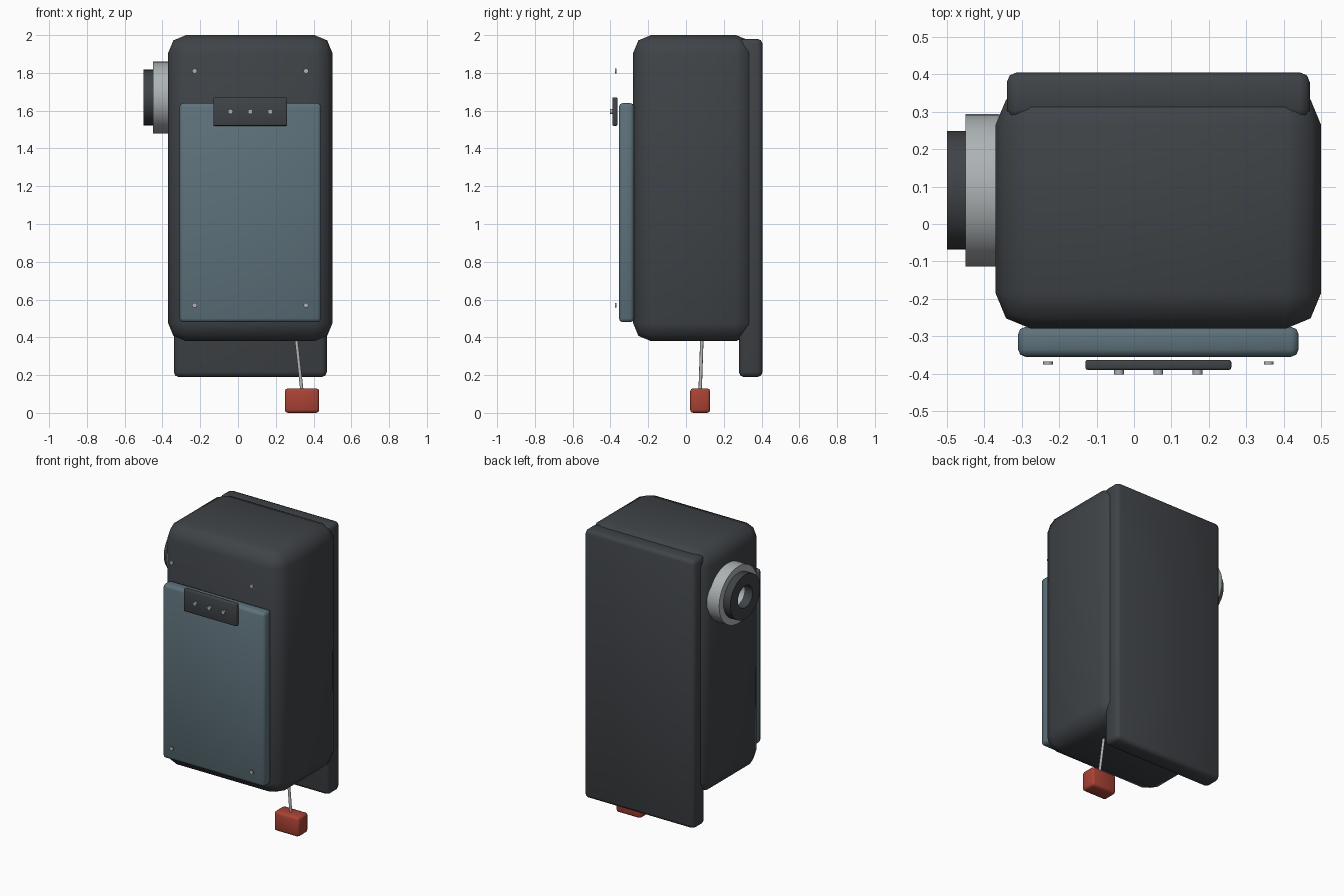
import bpy
import math
from mathutils import Vector

old = bpy.data.objects.get("Cube")
if old:
    bpy.data.objects.remove(old, do_unlink=True)


def material(name, rgb):
    mat = bpy.data.materials.new(name)
    mat.use_nodes = True
    mat.diffuse_color = (*rgb, 1)
    mat.node_tree.nodes["Principled BSDF"].inputs["Base Color"].default_value = (*rgb, 1)
    return mat


CHARCOAL = material("charcoal", (0.05, 0.056, 0.063))
SLATE = material("slate blue", (0.11, 0.165, 0.195))
SILVER = material("silver", (0.42, 0.45, 0.46))
RED = material("brick red", (0.40, 0.055, 0.035))


def finish(obj, name, mat, angle=40):
    obj.name = name
    obj.data.materials.append(mat)
    bpy.ops.object.select_all(action="DESELECT")
    obj.select_set(True)
    bpy.context.view_layer.objects.active = obj
    bpy.ops.object.shade_smooth_by_angle(angle=math.radians(angle))
    return obj


def box(name, low, high, bevel, segments, mat, angle=50):
    """Rounded box between two corners."""
    low, high = Vector(low), Vector(high)
    bpy.ops.mesh.primitive_cube_add(size=1, location=(low + high) / 2)
    obj = bpy.context.object
    obj.scale = high - low
    bpy.ops.object.transform_apply(location=False, rotation=False, scale=True)
    mod = obj.modifiers.new("rounded edges", "BEVEL")
    mod.width, mod.segments = bevel, segments
    bpy.ops.object.modifier_apply(modifier=mod.name)
    return finish(obj, name, mat, angle)


def rod(name, start, end, radius, sides, mat):
    """Straight cylinder between two points."""
    start, end = Vector(start), Vector(end)
    axis = end - start
    bpy.ops.mesh.primitive_cylinder_add(vertices=sides, radius=radius, depth=axis.length,
                                        location=(start + end) / 2)
    obj = bpy.context.object
    obj.rotation_euler = axis.to_track_quat("Z", "Y").to_euler()
    return finish(obj, name, mat)


def collar(name, profile, mat, sides=32):
    """Oval ring on the right wall, swept from a closed (x, radius) profile."""
    verts, faces, n = [], [], len(profile)
    for i in range(sides):
        a = math.tau * i / sides
        verts += [(x, 0.09 + 1.04 * r * math.cos(a), 1.67 + 0.97 * r * math.sin(a))
                  for x, r in profile]
        j = (i + 1) % sides
        for k in range(n):
            m = (k + 1) % n
            faces.append((i * n + k, i * n + m, j * n + m, j * n + k))
    mesh = bpy.data.meshes.new(name)
    mesh.from_pydata(verts, [], faces)
    obj = bpy.data.objects.new(name, mesh)
    bpy.context.collection.objects.link(obj)
    bpy.context.view_layer.objects.active = obj
    obj.select_set(True)
    bpy.ops.object.mode_set(mode="EDIT")
    bpy.ops.mesh.select_all(action="SELECT")
    bpy.ops.mesh.normals_make_consistent(inside=False)
    bpy.ops.object.mode_set(mode="OBJECT")
    return finish(obj, name, mat)


# Housing, wall plate and front cover
box("housing", (-0.37, -0.28, 0.38), (0.5, 0.36, 2.0), 0.095, 2, CHARCOAL, 60)
box("back_plate", (-0.34, 0.28, 0.19), (0.47, 0.405, 1.98), 0.026, 2, CHARCOAL)
box("front_cover", (-0.31, -0.355, 0.48), (0.44, -0.275, 1.64), 0.02, 2, SLATE)

# Name plate with three studs
box("front_plate", (-0.13, -0.39, 1.52), (0.26, -0.363, 1.67), 0.006, 2, CHARCOAL)
for i in range(3):
    x = -0.04 + 0.105 * i
    rod(f"plate_stud_{i + 1}", (x, -0.385, 1.595), (x, -0.402, 1.595), 0.013, 12, SILVER)

# Corner screws
for side, x in (("right", -0.23), ("left", 0.36)):
    for level, z in (("lower", 0.57), ("upper", 1.81)):
        rod(f"{level}_{side}_screw", (x, -0.367, z), (x, -0.375, z), 0.013, 12, SILVER)

# Side port: wide silver collar and a narrower dark ring with an open bore
collar("port_collar", [(-0.36, 0.08), (-0.36, 0.196), (-0.45, 0.196), (-0.45, 0.08)], SILVER)
collar("port_ring", [(-0.44, 0.075), (-0.44, 0.152), (-0.5, 0.152), (-0.5, 0.075)], CHARCOAL)

# Hanging pull
rod("pull_cord", (0.305, 0.085, 0.42), (0.338, 0.075, 0.12), 0.009, 10, SILVER)
box("pull_tag", (0.248, 0.022, 0.0), (0.43, 0.128, 0.13), 0.016, 2, RED)
